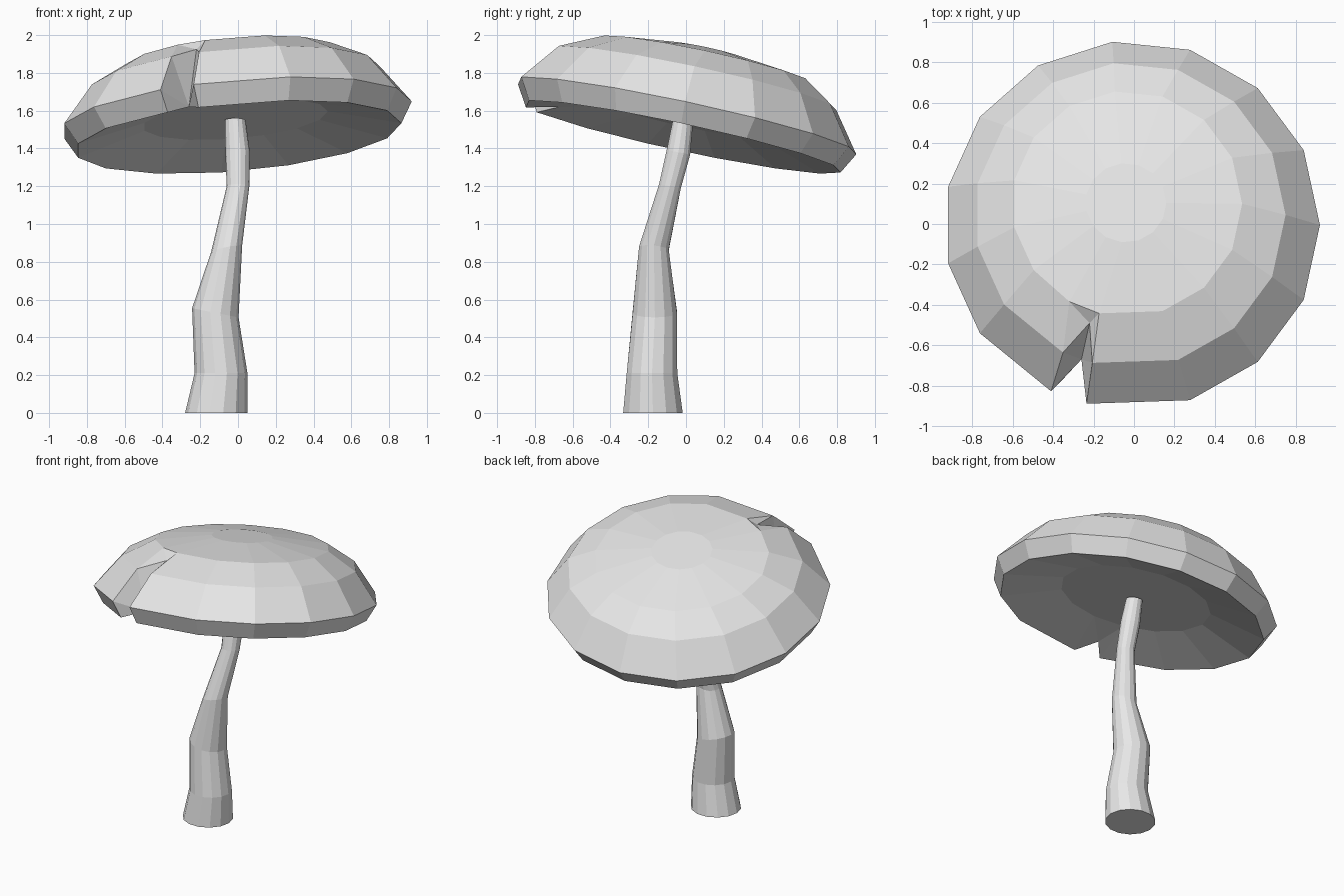
import bpy, bmesh
from math import cos, sin, radians
from mathutils import Vector

cube = bpy.data.objects.get("Cube")
if cube:
    bpy.data.objects.remove(cube, do_unlink=True)

grey = bpy.data.materials.new("pale_grey")
grey.use_nodes = True
grey.diffuse_color = (0.8, 0.8, 0.8, 1)
grey.node_tree.nodes["Principled BSDF"].inputs["Base Color"].default_value = (0.8, 0.8, 0.8, 1)


def tilted_ring(bm, centre, radius, slope, angles):
    """Ring of vertices lying on a plane with the given x and y slopes."""
    ring = []
    for a in angles:
        dx, dy = radius * cos(radians(a)), radius * sin(radians(a)) * 0.98
        offset = Vector((dx, dy, slope[0] * dx + slope[1] * dy))
        ring.append(bm.verts.new(Vector(centre) + offset))
    return ring


def bridge(bm, a, b, skip=None):
    for i in range(len(a)):
        j = (i + 1) % len(a)
        if i != skip:
            bm.faces.new((a[i], a[j], b[j], b[i]))


def finish(bm, name):
    bmesh.ops.recalc_face_normals(bm, faces=bm.faces)
    mesh = bpy.data.meshes.new(name)
    bm.to_mesh(mesh)
    bm.free()
    mesh.materials.append(grey)
    bpy.context.collection.objects.link(bpy.data.objects.new(name, mesh))


# Cap: tilted 15-sided rings with a wedge missing from the rim
SIDES, GAP = 15, 10
regular = [i * 360 / SIDES for i in range(SIDES)]
pinched = regular[:]
pinched[GAP], pinched[GAP + 1] = 244.5, 256
inner_edge = regular[:]
inner_edge[GAP + 1] = 256
tilt = (0.085, -0.213)

bm = bmesh.new()
gills = tilted_ring(bm, (-0.015, 0, 1.555), 0.49, tilt, regular)
lip = tilted_ring(bm, (0, -0.025, 1.46), 0.865, tilt, pinched)
rim = tilted_ring(bm, (-0.01, -0.005, 1.57), 0.93, tilt, pinched)
shoulder = tilted_ring(bm, (-0.02, 0.045, 1.77), 0.77, tilt, pinched)
upper = tilted_ring(bm, (-0.035, 0.1, 1.87), 0.57, tilt, inner_edge)
crown = tilted_ring(bm, (-0.04, 0.105, 1.92), 0.2, tilt, regular)

bridge(bm, gills, lip, GAP)
bridge(bm, lip, rim, GAP)
bridge(bm, rim, shoulder, GAP)
bridge(bm, shoulder, upper, GAP)
bridge(bm, upper, crown)
bm.faces.new(crown)
bm.faces.new(gills)

# Notch: surfaces around the wedge and its two side walls
top_tip = bm.verts.new((-0.22, -0.49, 1.925))
low_tip = bm.verts.new((-0.26, -0.67, 1.62))
for inside, outside, tip in ((upper, shoulder, top_tip), (gills, lip, low_tip)):
    bm.faces.new((inside[GAP], inside[GAP + 1], tip))
    for i in (GAP, GAP + 1):
        bm.faces.new((inside[i], outside[i], tip))
for i in (GAP, GAP + 1):
    wall = [lip[i], rim[i], shoulder[i], top_tip]
    for a, b in zip(wall, wall[1:]):
        bm.faces.new((low_tip, a, b))
finish(bm, "mushroom_cap")

# Stem: bent tapering tube, each section is centre, radius, slope
sections = [
    ((-0.115, -0.175, 0), 0.165, (0, 0)),
    ((-0.09, -0.18, 0.21), 0.14, (0, 0)),
    ((-0.12, -0.165, 0.53), 0.123, (-0.2, 0)),
    ((-0.06, -0.17, 0.87), 0.082, (0.2, -0.1)),
    ((0, -0.085, 1.2), 0.06, (0, -0.2)),
    ((-0.002, -0.04, 1.38), 0.065, (0, -0.2)),
    ((-0.015, -0.015, 1.55), 0.055, (0, -0.2)),
]
bm = bmesh.new()
stem_angles = [i * 360 / 14 for i in range(14)]
rings = [tilted_ring(bm, c, r, s, stem_angles) for c, r, s in sections]
for a, b in zip(rings, rings[1:]):
    bridge(bm, a, b)
bm.faces.new(rings[0])
bm.faces.new(rings[-1])
finish(bm, "mushroom_stem")
